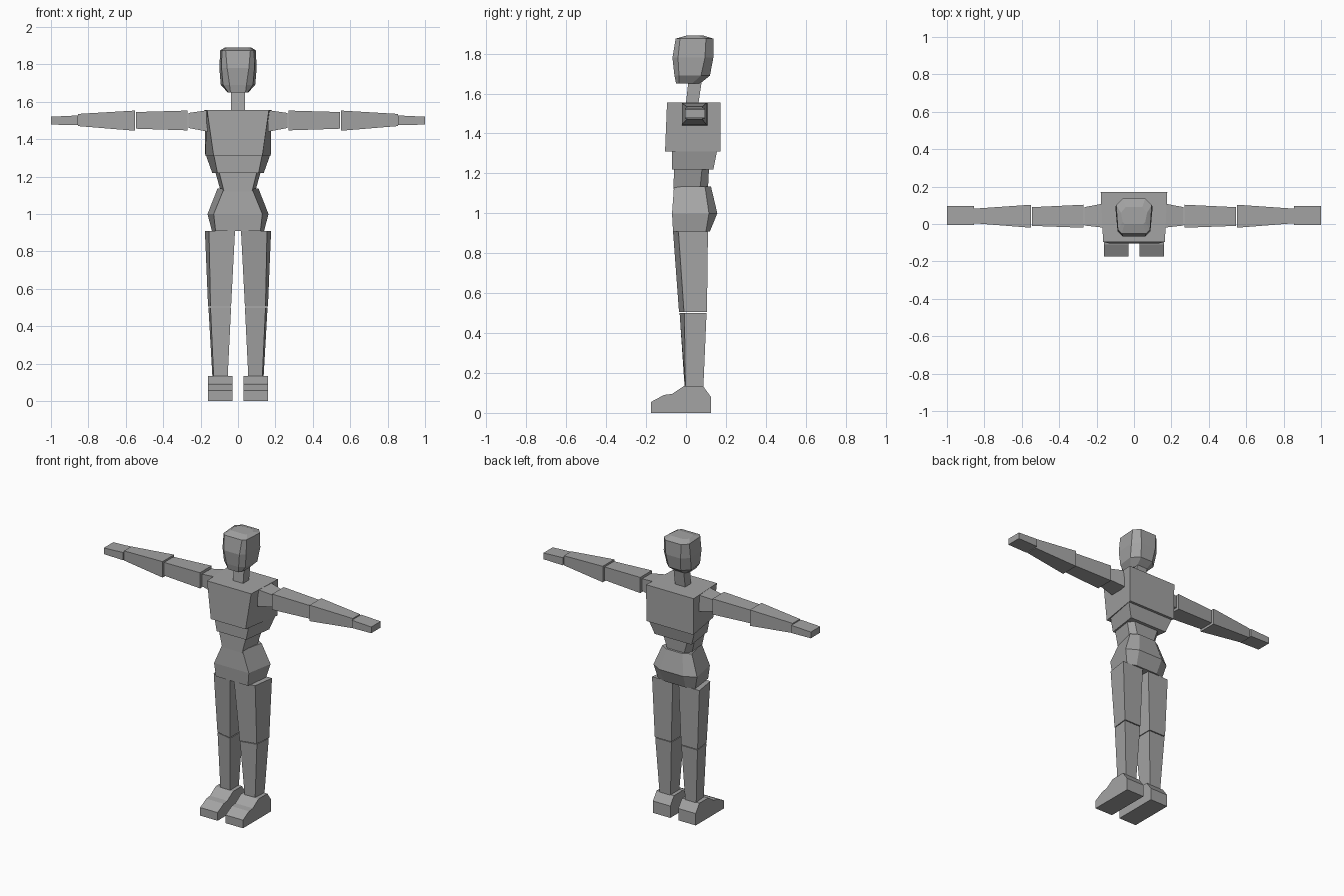
import bpy, bmesh

grey = bpy.data.materials.new("mid_grey")
grey.diffuse_color = (0.37, 0.37, 0.37, 1)


def loft(name, rings):
    """Closed solid through a list of rings of 3D points."""
    bm = bmesh.new()
    rows = [[bm.verts.new(p) for p in r] for r in rings]
    n = len(rows[0])
    for a, b in zip(rows, rows[1:]):
        for i in range(n):
            j = (i + 1) % n
            bm.faces.new((a[i], a[j], b[j], b[i]))
    bm.faces.new(rows[0][::-1])
    bm.faces.new(rows[-1])
    bmesh.ops.recalc_face_normals(bm, faces=bm.faces[:])
    me = bpy.data.meshes.new(name)
    bm.to_mesh(me)
    bm.free()
    me.materials.append(grey)
    ob = bpy.data.objects.new(name, me)
    bpy.context.collection.objects.link(ob)
    return ob


def body(name, *sections):
    """Symmetric part: each section is (z, right-half points front to back)."""
    rings = []
    for z, half in sections:
        rings.append([(x, y, z) for x, y in half] +
                     [(-x, y, z) for x, y in reversed(half)])
    loft(name, rings)


def pair(name, rings):
    """A limb part on both sides."""
    for side, s in (("right", 1), ("left", -1)):
        loft(side + "_" + name, [[(s * x, y, z) for x, y, z in r] for r in rings])


# Head and neck
body("head",
     (1.65, [(.04, -.05), (.052, -.035), (.055, .03), (.035, .07)]),
     (1.69, [(.045, -.058), (.08, -.035), (.092, .075), (.045, .12)]),
     (1.78, [(.058, -.068), (.088, -.04), (.1, .095), (.055, .137)]),
     (1.875, [(.066, -.052), (.086, -.03), (.095, .1), (.06, .137)]),
     (1.89, [(.05, 0), (.06, .01), (.07, .06), (.045, .09)]))
body("neck",
     (1.555, [(.038, 0), (.038, .063)]),
     (1.67, [(.038, .013), (.038, .08)]))

# Torso
body("chest",
     (1.31, [(.13, -.105), (.175, .172)]),
     (1.555, [(.165, -.095), (.178, .172)]))
body("ribs",
     (1.22, [(.11, -.07), (.138, .137)]),
     (1.31, [(.128, -.07), (.17, .155)]))
body("waist",
     (1.12, [(.075, -.063), (.092, .07), (.06, .11)]),
     (1.22, [(.1, -.06), (.12, .08), (.09, .115)]))
body("hips",
     (.91, [(.12, -.065), (.14, .1), (.08, .12)]),
     (1.0, [(.13, -.07), (.163, .115), (.09, .157)]),
     (1.135, [(.075, -.06), (.11, .095), (.06, .125)]))

# Legs
pair("thigh", [
    [(.016, -.065, .91), (.155, -.038, .91), (.177, .11, .91), (.022, .11, .91)],
    [(.037, -.035, .505), (.147, -.01, .505), (.16, .105, .505), (.037, .105, .505)]])
pair("shin", [
    [(.037, -.032, .5), (.147, -.008, .5), (.158, .103, .5), (.037, .103, .5)],
    [(.055, -.007, .13), (.13, -.003, .13), (.137, .087, .13), (.055, .087, .13)]])
profile = [(-.175, 0), (-.175, .055), (-.11, .09), (-.07, .095),
           (-.01, .135), (.085, .135), (.125, .08), (.125, 0)]
pair("foot", [[(x, y, z) for y, z in profile] for x in (.03, .16)])

# Arms: each part is a tapered box of (x, y min, y max, z min, z max) ends
arm = {
    "shoulder": ((.16, -.02, .11, 1.44, 1.555), (.265, -.008, .09, 1.46, 1.54)),
    "upper_arm": ((.27, -.02, .103, 1.447, 1.553), (.545, -.01, .09, 1.456, 1.545)),
    "forearm": ((.55, -.02, .103, 1.445, 1.553), (.855, .004, .082, 1.47, 1.535)),
    "hand": ((.855, -.005, .095, 1.475, 1.527), (1.0, -.005, .095, 1.478, 1.52)),
}
for name, ends in arm.items():
    pair(name, [[(x, a, c), (x, b, c), (x, b, d), (x, a, d)]
                for x, a, b, c, d in ends])
